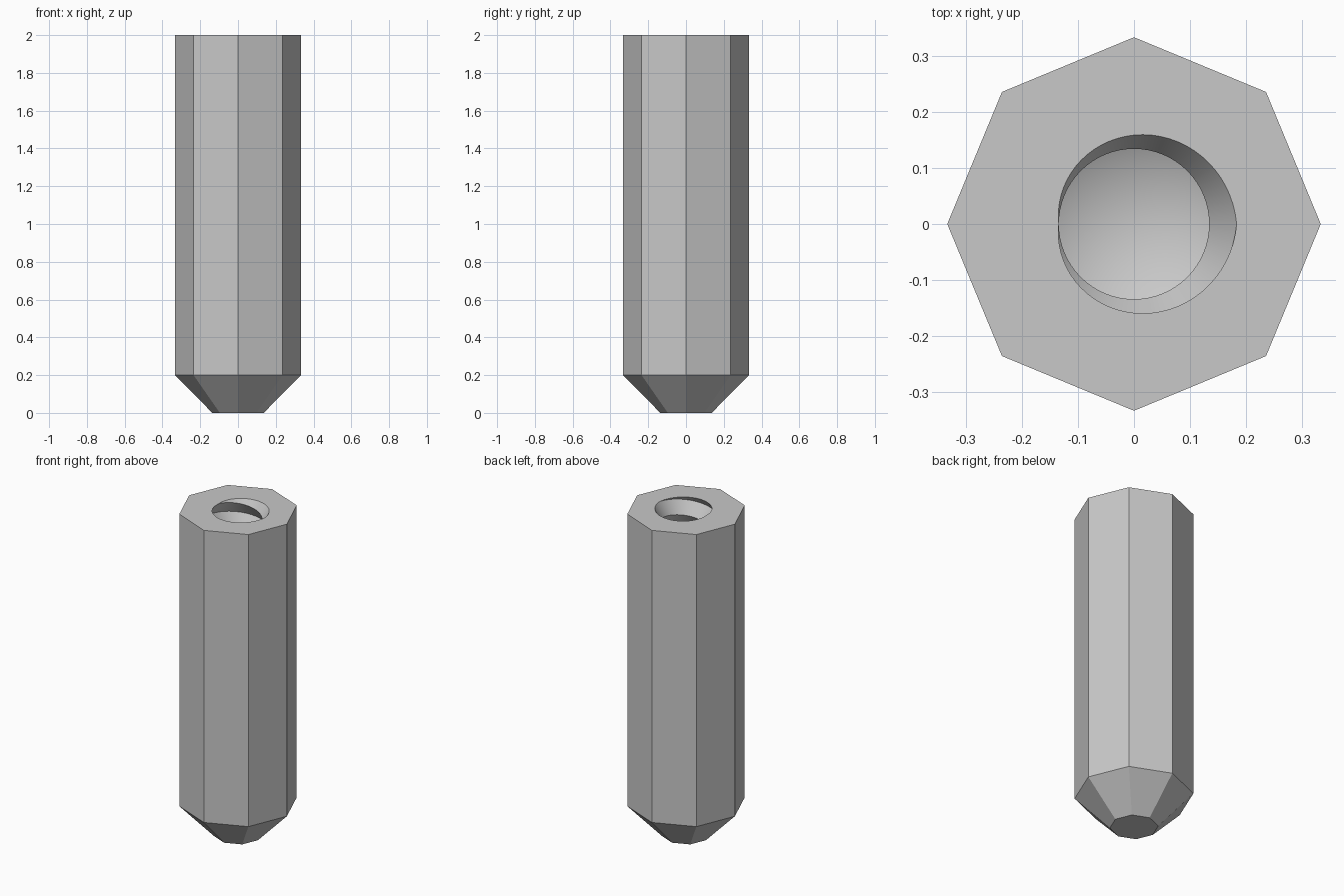
import bpy
import bmesh
from math import sin, cos, pi

cube = bpy.data.objects.get("Cube")
if cube:
    bpy.data.objects.remove(cube)

TOP, THREAD_END = 2.0, 1.7
PITCH, CREST, ROOT = 0.15, 0.134, 0.183
SEGMENTS = 64


def point(radius, angle, z):
    return (radius * cos(angle), radius * sin(angle), z)


def thread_point(angle, level):
    """Half-pitch helix line, trimmed to the threaded part of the neck."""
    z = TOP + PITCH * (angle - pi) / (2 * pi) - level * PITCH / 2
    z = max(THREAD_END, min(TOP, z))
    phase = (z - TOP) / PITCH - (angle - pi) / (2 * pi)
    wave = 2 * abs((phase + 0.5) % 1 - 0.5)
    return point(CREST + (ROOT - CREST) * wave, angle, z)


def skin(bm, columns, smooth):
    """Join neighbouring columns of points with quads."""
    grid = [[bm.verts.new(p) for p in col] for col in columns]
    for a, b in zip(grid, grid[1:]):
        for i in range(len(a) - 1):
            f = bm.faces.new((a[i], b[i], b[i + 1], a[i + 1]))
            f.smooth = smooth


bm = bmesh.new()

# Octagonal outer shell with a tapered foot
hull = [(0.333, TOP), (0.333, 0.2), (0.136, 0.0), (0.0, 0.0)]
skin(bm, [[point(r, i * pi / 4, z) for r, z in hull] for i in range(9)], False)

# Threaded neck opening into a round-bottomed cavity
bowl = [(0.2, 1.67), (0.3, 1.57)]
bowl += [(0.3 * cos(i * pi / 24), 0.34 - 0.3 * sin(i * pi / 24)) for i in range(13)]
columns = []
for s in range(SEGMENTS + 1):
    angle = 2 * pi * s / SEGMENTS
    column = [thread_point(angle, level) for level in range(-3, 8)]
    columns.append(column + [point(r, angle, z) for r, z in bowl])
skin(bm, columns, True)

# Weld the seams, then close the flat top between shell and neck
bmesh.ops.remove_doubles(bm, verts=bm.verts, dist=0.0002)
rim = [e for e in bm.edges if e.is_boundary]
bmesh.ops.triangle_fill(bm, edges=rim, use_beauty=True, normal=(0, 0, 1))
bmesh.ops.recalc_face_normals(bm, faces=bm.faces)

mesh = bpy.data.meshes.new("octagonal_container")
bm.to_mesh(mesh)
bm.free()
body = bpy.data.objects.new("octagonal_container", mesh)
bpy.context.collection.objects.link(body)

# Plain grey finish
grey = bpy.data.materials.new("plain_grey")
grey.use_nodes = True
colour = (0.58, 0.58, 0.58, 1)
grey.diffuse_color = colour
for node in grey.node_tree.nodes:
    if node.type == "BSDF_PRINCIPLED":
        node.inputs["Base Color"].default_value = colour
mesh.materials.append(grey)

# Smooth bowl, crisp edges elsewhere
bpy.ops.object.select_all(action="DESELECT")
body.select_set(True)
bpy.context.view_layer.objects.active = body
bpy.ops.object.shade_smooth_by_angle(angle=pi / 6)
